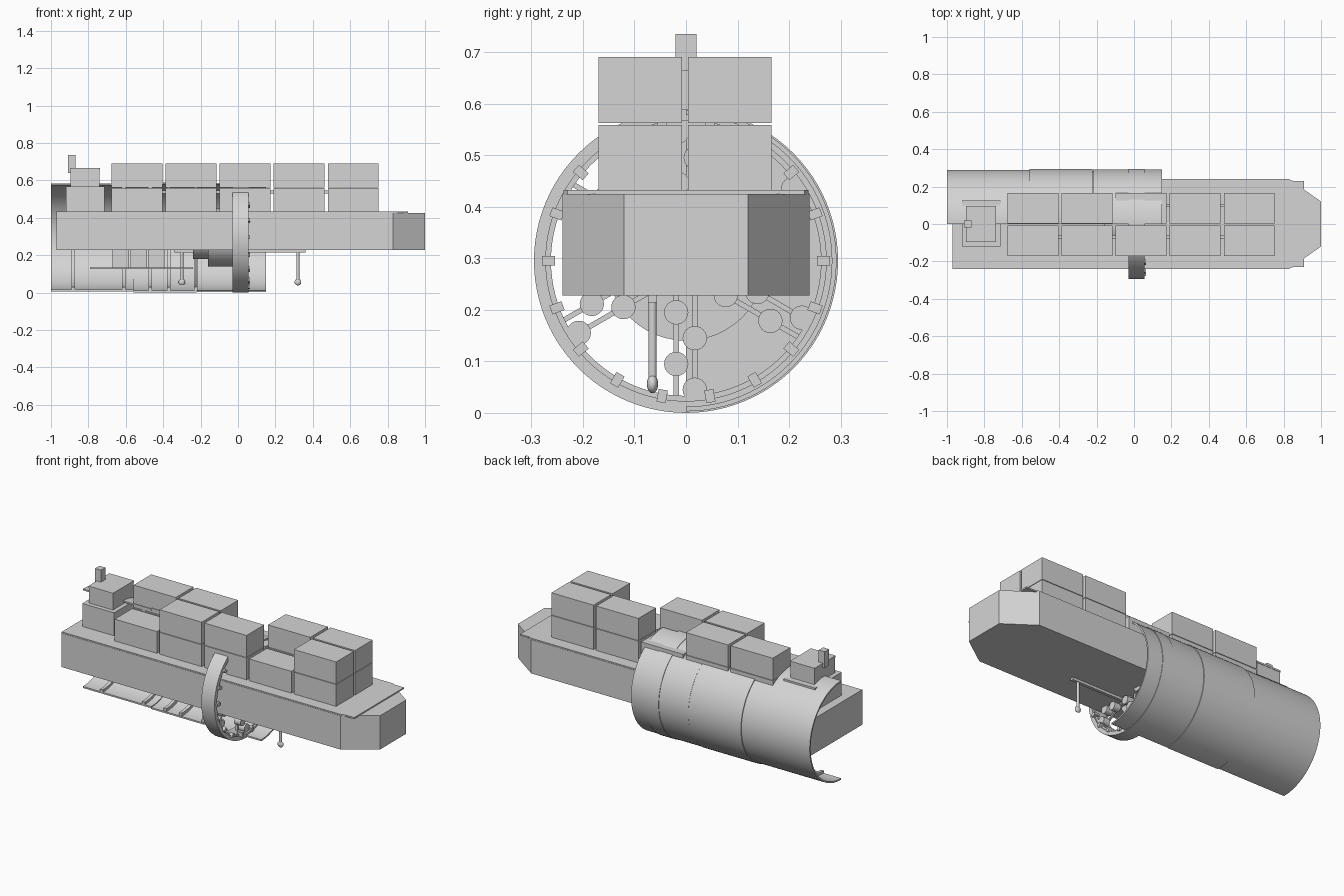
import bpy, bmesh, math
from mathutils import Matrix, Vector

if "Cube" in bpy.data.objects:
    bpy.data.objects.remove(bpy.data.objects["Cube"])

C = 0.295  # height of the shell and ring axis

grey = bpy.data.materials.new("light_grey")
grey.diffuse_color = (0.66, 0.66, 0.66, 1)
grey.use_nodes = True
grey.node_tree.nodes["Principled BSDF"].inputs["Base Color"].default_value = grey.diffuse_color


def finish(name, bm, smooth=False):
    bmesh.ops.recalc_face_normals(bm, faces=bm.faces[:])
    me = bpy.data.meshes.new(name)
    bm.to_mesh(me)
    bm.free()
    ob = bpy.data.objects.new(name, me)
    bpy.context.collection.objects.link(ob)
    me.materials.append(grey)
    if smooth:
        bpy.ops.object.select_all(action='DESELECT')
        bpy.context.view_layer.objects.active = ob
        ob.select_set(True)
        bpy.ops.object.shade_smooth_by_angle(angle=math.radians(30))
    return ob


def add_box(bm, x0, x1, y0, y1, z0, z1, rot=0.0):
    """Box by its limits, turned about the ring axis by rot."""
    m = Matrix.Translation(((x0 + x1) / 2, (y0 + y1) / 2, (z0 + z1) / 2)) \
        @ Matrix.Diagonal((x1 - x0, y1 - y0, z1 - z0, 1))
    if rot:
        o = Vector((0, 0, C))
        m = Matrix.Translation(o) @ Matrix.Rotation(rot, 4, 'X') @ Matrix.Translation(-o) @ m
    bmesh.ops.create_cube(bm, size=1, matrix=m)


def box(name, *lim):
    bm = bmesh.new()
    add_box(bm, *lim)
    return finish(name, bm)


def add_cyl(bm, centre, r, depth, n=32, axis='X'):
    m = Matrix.Translation(centre)
    if axis == 'X':
        m = m @ Matrix.Rotation(math.pi / 2, 4, 'Y')
    bmesh.ops.create_cone(bm, cap_ends=True, segments=n, radius1=r, radius2=r, depth=depth, matrix=m)


def prism(name, outline, z0, z1):
    bm = bmesh.new()
    f = bm.faces.new([bm.verts.new((x, y, z0)) for x, y in outline])
    ext = bmesh.ops.extrude_face_region(bm, geom=[f])
    bmesh.ops.translate(bm, vec=(0, 0, z1 - z0),
                        verts=[v for v in ext['geom'] if isinstance(v, bmesh.types.BMVert)])
    return finish(name, bm)


def arc_band(name, r0, r1, x0, x1, a0=0.0, a1=math.pi, n=48):
    """Curved band about the x axis; angle 0 is the bottom, going towards +y."""
    bm = bmesh.new()
    full = abs(a1 - a0 - 2 * math.pi) < 1e-6
    rows = []
    for i in range(n if full else n + 1):
        a = a0 + (a1 - a0) * i / n
        rows.append([bm.verts.new((x, r * math.sin(a), C - r * math.cos(a)))
                     for x, r in ((x0, r0), (x1, r0), (x1, r1), (x0, r1))])
    for i in range(n):
        p, q = rows[i], rows[(i + 1) % len(rows)]
        for k in range(4):
            bm.faces.new((p[k], p[(k + 1) % 4], q[(k + 1) % 4], q[k]))
    if not full:
        bm.faces.new(rows[0])
        bm.faces.new(rows[-1])
    return finish(name, bm, True)


# Hull with chamfered bow, and thin overhanging deck
prism("hull", [(-0.97, -0.24), (0.83, -0.24), (1.0, -0.12), (1.0, 0.12), (0.83, 0.24), (-0.97, 0.24)], 0.228, 0.425)
prism("deck", [(-0.97, -0.238), (0.83, -0.238), (0.85, -0.23), (0.91, -0.23), (0.91, 0.23),
               (0.85, 0.23), (0.83, 0.238), (-0.97, 0.238)], 0.424, 0.432)

# Cargo boxes: stack height per column, near and far rows
for row, (y0, heights) in enumerate(((-0.17, (1, 2, 2, 1, 2)), (0.004, (2, 2, 1, 2, 2)))):
    for col, levels in enumerate(heights):
        x = -0.54 + 0.289 * col
        for lev in range(levels):
            z = 0.43 + 0.132 * lev
            box(f"cargo_box_{row}_{col}_{lev}", x - 0.136, x + 0.136, y0, y0 + 0.162, z, z + 0.129)

# Lashing links between cargo columns
bm = bmesh.new()
for i in range(4):
    x = -0.396 + 0.289 * i
    for y in (-0.07, 0.10):
        add_box(bm, x - 0.012, x + 0.012, y - 0.008, y + 0.008, 0.53, 0.545)
finish("lashing_links", bm)

# Bridge and funnel
box("bridge_base", -0.92, -0.715, -0.12, 0.125, 0.43, 0.566)
box("bridge_cabin", -0.895, -0.74, -0.095, 0.095, 0.566, 0.655)
box("bridge_roof", -0.897, -0.738, -0.097, 0.097, 0.655, 0.665)
box("funnel", -0.908, -0.87, -0.02, 0.02, 0.64, 0.735)

# Open half shell in three sections, with inner ribs and bulkhead
for i, (x0, x1, r) in enumerate(((-1.0, -0.56, 0.289), (-0.56, -0.222, 0.294), (-0.22, 0.15, 0.292))):
    arc_band(f"shell_section_{i}", r - 0.009, r, x0, x1)
for i, x in enumerate((-0.88, -0.61, -0.47, -0.37, -0.225)):
    arc_band(f"shell_rib_{i}", 0.265, 0.283, x - 0.009, x + 0.009)
arc_band("bulkhead", 0.05, 0.284, -0.228, -0.222)

# Ring with inner blocks
arc_band("ring", 0.272, 0.295, -0.03, 0.055, 0, 2 * math.pi, 96)
arc_band("ring_lip", 0.262, 0.274, -0.03, 0.045, 0, 2 * math.pi, 96)
bm = bmesh.new()
for i in range(18):
    add_box(bm, 0.03, 0.064, -0.009, 0.009, C - 0.279, C - 0.262 + 0.008,
            math.pi / 2 + i * math.radians(20))
finish("ring_blocks", bm)

# Stepped hub behind the ring
bm = bmesh.new()
add_cyl(bm, (-0.095, 0, C), 0.155, 0.13, 48)
add_cyl(bm, (-0.2, 0, C), 0.115, 0.08, 48)
finish("hub", bm, True)

# Paired spokes carrying round pods
bm = bmesh.new()
pods = bmesh.new()
for i in range(6):
    a = i * math.pi / 3
    for off, radii in ((-0.019, (0.1, 0.2)), (0.017, (0.15, 0.25))):
        add_box(bm, 0.0, 0.012, off - 0.005, off + 0.005, C - 0.272, C - 0.02, a)
        for r in radii:
            p = Matrix.Rotation(a, 3, 'X') @ Vector((0, off, -r))
            add_cyl(pods, (0.025, p.y, C + p.z), 0.0235, 0.04, 24)
add_cyl(bm, (-0.01, 0, C), 0.05, 0.05)
finish("spokes", bm)
finish("pods", pods, True)

# Drop legs with ball feet and their support bars
for i, (x, y, xa, xb) in enumerate(((0.32, -0.065, 0.0, 0.36), (-0.30, 0.138, -0.34, 0.02))):
    bm = bmesh.new()
    add_cyl(bm, (x, y, 0.14), 0.008, 0.18, 16, 'Z')
    bmesh.ops.create_uvsphere(bm, u_segments=20, v_segments=12, radius=0.018,
                              matrix=Matrix.Translation((x, y, 0.056)) @ Matrix.Diagonal((1, 0.6, 1, 1)))
    finish(f"drop_leg_{i}", bm, True)
    box(f"leg_bar_{i}", xa, xb, y - 0.009, y + 0.009, 0.214, 0.228)

# Equipment tray under the hull
box("tray", -0.79, -0.24, 0.03, 0.14, 0.125, 0.135)
for i in range(3):
    x = -0.67 + 0.095 * i
    box(f"tray_unit_{i}", x, x + 0.088, 0.045, 0.125, 0.135, 0.228)
